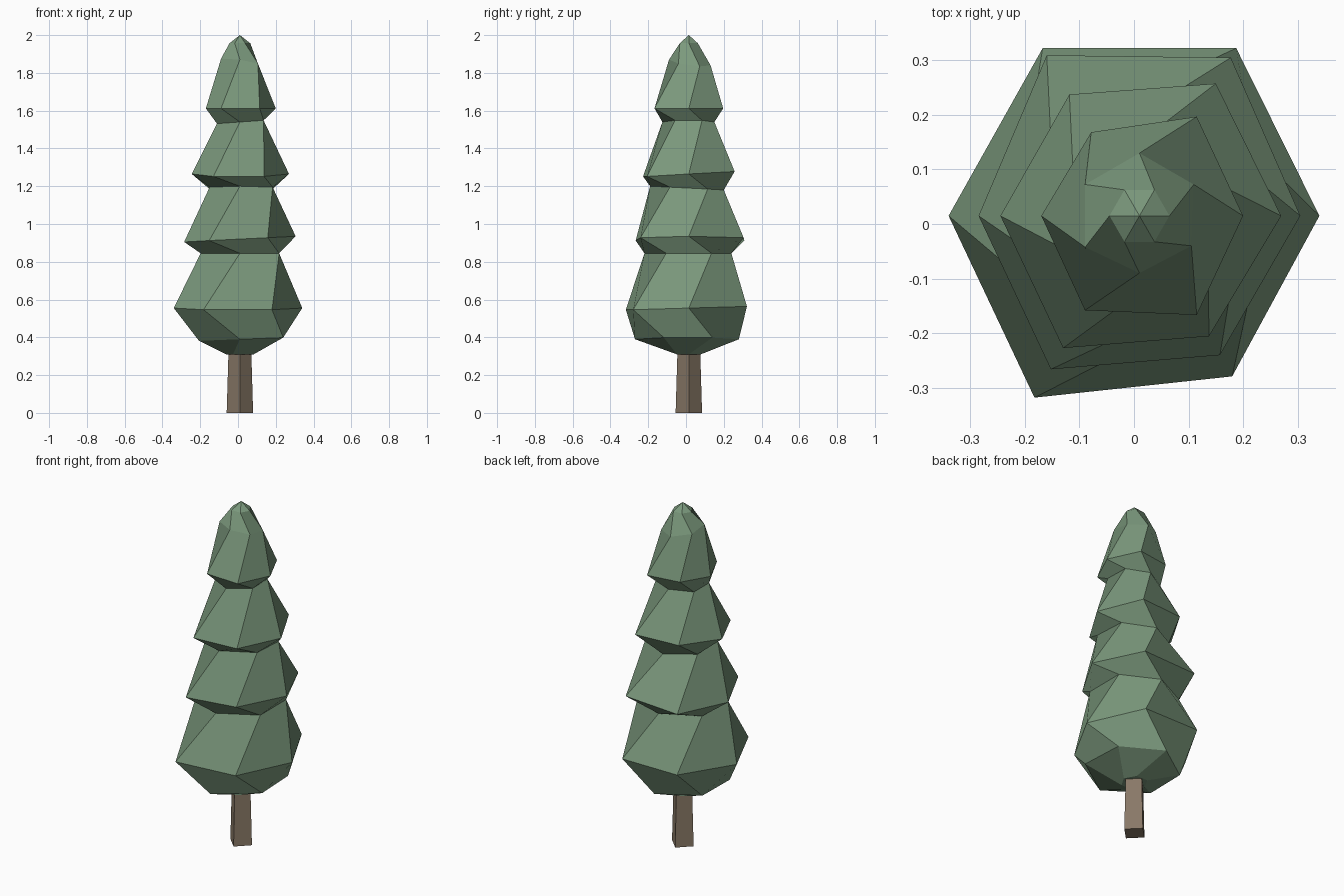
import bpy
import bmesh
from math import cos, sin, radians

default_cube = bpy.data.objects.get("Cube")
if default_cube:
    bpy.data.objects.remove(default_cube, do_unlink=True)

CENTRE_X, CENTRE_Y = 0.01, 0.015


def make_material(name, colour):
    material = bpy.data.materials.new(name)
    material.use_nodes = True
    material.diffuse_color = (*colour, 1)
    shader = next(n for n in material.node_tree.nodes if n.type == 'BSDF_PRINCIPLED')
    shader.inputs["Base Color"].default_value = (*colour, 1)
    shader.inputs["Roughness"].default_value = 0.9
    return material


def add_ring(bm, height, radii, turn=0, tilt_x=0, tilt_y=0):
    """Ring of vertices around the tree axis; the tilt lifts one side."""
    ring = []
    for i, radius in enumerate(radii):
        angle = radians(turn + 360 * i / len(radii))
        ring.append(bm.verts.new((
            CENTRE_X + radius * cos(angle),
            CENTRE_Y + radius * sin(angle),
            height + tilt_x * cos(angle) + tilt_y * sin(angle))))
    return ring


def bridge(bm, lower, upper, turned_forward=False):
    """Join two rings with quads, folding along the shorter diagonal."""
    count = len(lower)
    for i in range(count):
        j = (i + 1) % count
        quad = [lower[i], lower[j], upper[j], upper[i]]
        if turned_forward:
            quad = quad[1:] + quad[:1]
        bm.faces.new(quad)


def finish(bm, name, material):
    bmesh.ops.recalc_face_normals(bm, faces=bm.faces)
    mesh = bpy.data.meshes.new(name)
    bm.to_mesh(mesh)
    bm.free()
    mesh.materials.append(material)
    obj = bpy.data.objects.new(name, mesh)
    bpy.context.collection.objects.link(obj)
    return obj


needle_green = make_material("needle green", (0.2, 0.32, 0.205))
bark_brown = make_material("bark brown", (0.25, 0.19, 0.135))

# Trunk: tapered four-sided post
bm = bmesh.new()
foot = add_ring(bm, 0, [0.07] * 4)
top = add_ring(bm, 0.4, [0.058] * 4)
bridge(bm, foot, top)
bm.faces.new(foot)
bm.faces.new(top)
finish(bm, "trunk", bark_brown)

# Crown: uneven six-sided rings, skirts alternating with half-turned waists
# each entry: height, radii, tilt towards x, tilt towards y
crown_rings = [
    (0.31, [0.073] * 6, 0, 0),
    (0.39, [0.25, 0.265, 0.245, 0.25, 0.285, 0.265], 0.01, 0),
    (0.555, [0.33, 0.355, 0.355, 0.35, 0.385, 0.34], 0, 0.01),
    (0.845, [0.24, 0.225, 0.24, 0.24, 0.235, 0.24], 0, 0),
    (0.92, [0.295, 0.335, 0.34, 0.295, 0.325, 0.295], 0.015, 0),
    (1.19, [0.2, 0.185, 0.185, 0.185, 0.205, 0.2], 0, -0.01),
    (1.265, [0.26, 0.28, 0.257, 0.255, 0.28, 0.255], 0, 0.015),
    (1.54, [0.14, 0.135, 0.14, 0.14, 0.14, 0.145], 0.01, 0),
    (1.612, [0.19, 0.21, 0.177, 0.18, 0.2, 0.21], 0, 0),
    (1.855, [0.115, 0.115, 0.115, 0.115, 0.105, 0.11], -0.015, -0.015),
    (1.957, [0.055] * 6, 0, 0),
]
bm = bmesh.new()
rings = [add_ring(bm, z, radii, 30 * (k % 2), tx, ty)
         for k, (z, radii, tx, ty) in enumerate(crown_rings)]
for k in range(len(rings) - 1):
    bridge(bm, rings[k], rings[k + 1], turned_forward=(k % 2 == 0))

# Crown underside and pointed tip
bm.faces.new(rings[0])
tip = bm.verts.new((CENTRE_X, CENTRE_Y, 2))
for i in range(6):
    bm.faces.new((rings[-1][i], rings[-1][(i + 1) % 6], tip))
finish(bm, "crown", needle_green)
